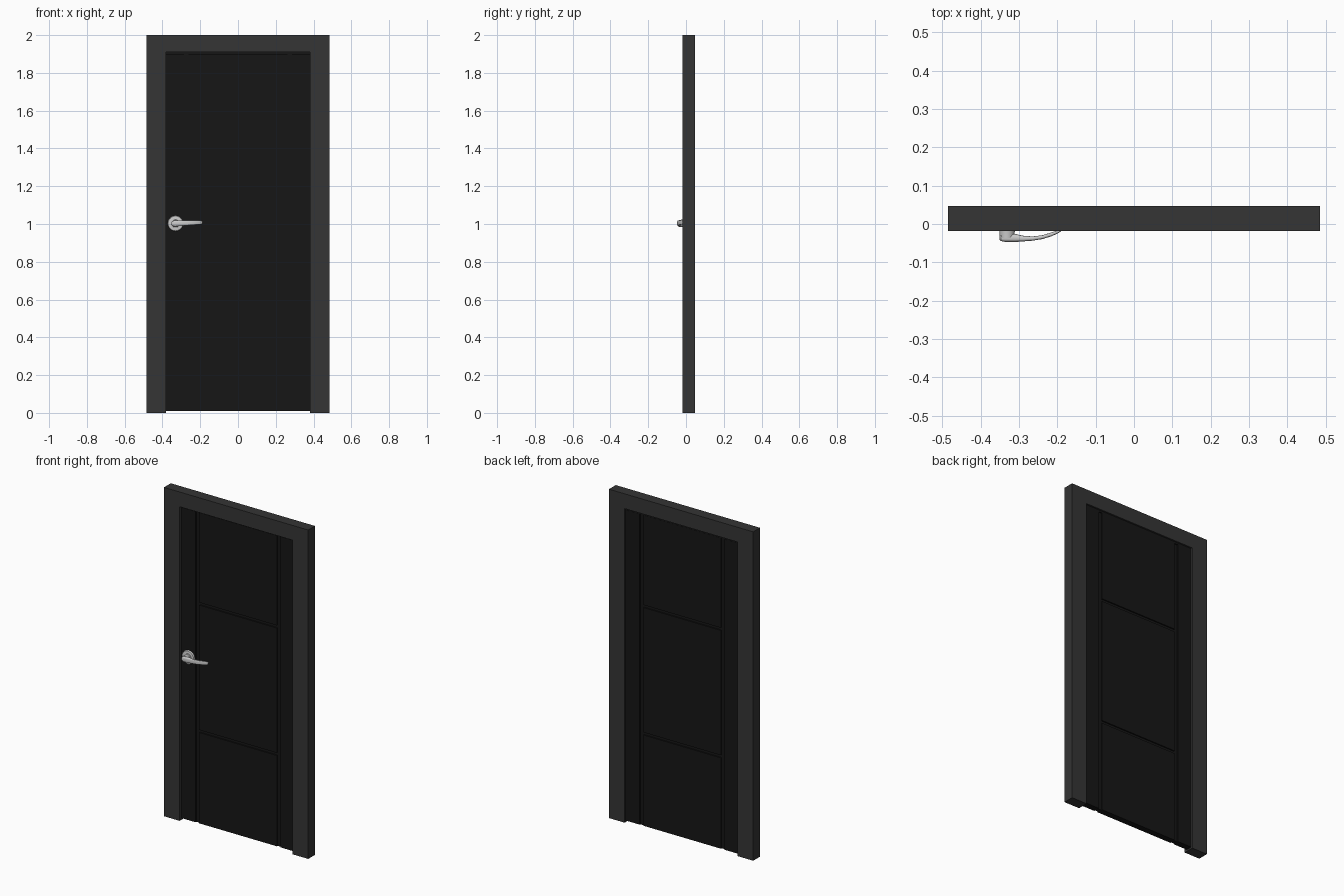
import bpy, bmesh, math

if "Cube" in bpy.data.objects:
    bpy.data.objects.remove(bpy.data.objects["Cube"])

def material(name, rgb):
    m = bpy.data.materials.new(name)
    m.diffuse_color = (*rgb, 1)
    m.use_nodes = True
    m.node_tree.nodes["Principled BSDF"].inputs["Base Color"].default_value = m.diffuse_color
    return m

FRAME = material("frame_grey", (0.035, 0.035, 0.035))
DOOR = material("door_black", (0.008, 0.008, 0.008))

def finish(bm, name, mat=None, smooth=False):
    bmesh.ops.recalc_face_normals(bm, faces=bm.faces)
    me = bpy.data.meshes.new(name)
    bm.to_mesh(me)
    bm.free()
    ob = bpy.data.objects.new(name, me)
    bpy.context.collection.objects.link(ob)
    if mat:
        me.materials.append(mat)
    if smooth:
        bpy.ops.object.select_all(action='DESELECT')
        ob.select_set(True)
        bpy.context.view_layer.objects.active = ob
        bpy.ops.object.shade_smooth_by_angle(angle=math.radians(35))
    return ob

def prism(name, pts, y0, y1, mat=None):
    """Extrude an x-z outline from y0 to y1."""
    bm = bmesh.new()
    f = bm.faces.new([bm.verts.new((x, y0, z)) for x, z in pts])
    ext = bmesh.ops.extrude_face_region(bm, geom=[f])
    verts = [v for v in ext["geom"] if isinstance(v, bmesh.types.BMVert)]
    bmesh.ops.translate(bm, verts=verts, vec=(0, y1 - y0, 0))
    return finish(bm, name, mat)

def box(name, x0, x1, y0, y1, z0, z1, mat=None):
    return prism(name, [(x0, z0), (x1, z0), (x1, z1), (x0, z1)], y0, y1, mat)

def loft(name, rings):
    """Skin closed rings of points and cap both ends."""
    bm = bmesh.new()
    rows = [[bm.verts.new(p) for p in ring] for ring in rings]
    n = len(rows[0])
    for a, b in zip(rows, rows[1:]):
        for i in range(n):
            bm.faces.new((a[i], a[(i + 1) % n], b[(i + 1) % n], b[i]))
    bm.faces.new(rows[0])
    bm.faces.new(rows[-1])
    return finish(bm, name, smooth=True)

# door frame: one U-shaped outline, plus a thin stop under the header
W, IN, TOP = 0.485, 0.38, 1.91
prism("door_frame", [(-W, 0), (-IN, 0), (-IN, TOP), (IN, TOP), (IN, 0), (W, 0), (W, 2), (-W, 2)],
      -0.018, 0.047, FRAME)
box("header_stop", -IN, IN, 0.008, 0.037, 1.899, TOP, DOOR)

# door leaf with grooves cut into both faces
Y0, Y1, DEPTH = 0.0, 0.038, 0.007
leaf = box("door_leaf", -IN, IN, Y0, Y1, 0.01, 1.899, DOOR)
cuts = []
for y in (Y0, Y1):
    for s in (-1, 1):
        cuts.append((s * 0.273 - 0.012, s * 0.273 + 0.012, y, -0.1, 2.1))
    for z in (0.57, 1.345):
        cuts.append((-0.27, 0.27, y, z - 0.008, z + 0.008))
for i, (x0, x1, y, z0, z1) in enumerate(cuts):
    cutter = box(f"groove_cutter_{i}", x0, x1, y - DEPTH, y + DEPTH, z0, z1, DOOR)
    cutter.hide_render = True
    cutter.hide_set(True)
    mod = leaf.modifiers.new("groove", 'BOOLEAN')
    mod.operation = 'DIFFERENCE'
    mod.solver = 'EXACT'
    mod.object = cutter
# bake the grooves and drop the cutters
bpy.context.view_layer.objects.active = leaf
for mod in list(leaf.modifiers):
    bpy.ops.object.modifier_apply(modifier=mod.name)
for ob in [o for o in bpy.data.objects if o.name.startswith("groove_cutter")]:
    bpy.data.objects.remove(ob)

# round plate and stepped neck of the handle
HX, HZ = -0.331, 1.003
def circle(r, y, n=40):
    return [(HX + r * math.cos(2 * math.pi * i / n), y, HZ + r * math.sin(2 * math.pi * i / n))
            for i in range(n)]
loft("handle_plate", [circle(r, y) for r, y in
     ((0.041, 0.002), (0.041, -0.007), (0.039, -0.010), (0.028, -0.012), (0.026, -0.012))])
loft("handle_neck", [circle(r, y) for r, y in
     ((0.025, -0.010), (0.025, -0.016), (0.020, -0.018), (0.019, -0.036))])

# curved lever: x, y, half thickness, half height, z centre
stations = [(-0.351, -0.036, 0.005, 0.008, 1.003), (-0.347, -0.036, 0.0085, 0.013, 1.003),
            (-0.335, -0.036, 0.011, 0.016, 1.003), (-0.31, -0.0365, 0.0105, 0.0155, 1.004),
            (-0.29, -0.038, 0.0075, 0.0145, 1.005), (-0.265, -0.038, 0.0055, 0.0135, 1.006),
            (-0.24, -0.0345, 0.005, 0.0125, 1.007), (-0.215, -0.027, 0.005, 0.0115, 1.008),
            (-0.197, -0.0195, 0.004, 0.0105, 1.008), (-0.188, -0.0155, 0.002, 0.007, 1.008)]
def section(x, y, t, h, z, n=24):
    sq = lambda v: math.copysign(abs(v) ** 0.65, v)
    return [(x, y + t * sq(math.cos(2 * math.pi * i / n)), z + h * sq(math.sin(2 * math.pi * i / n)))
            for i in range(n)]
loft("handle_lever", [section(*s) for s in stations])
